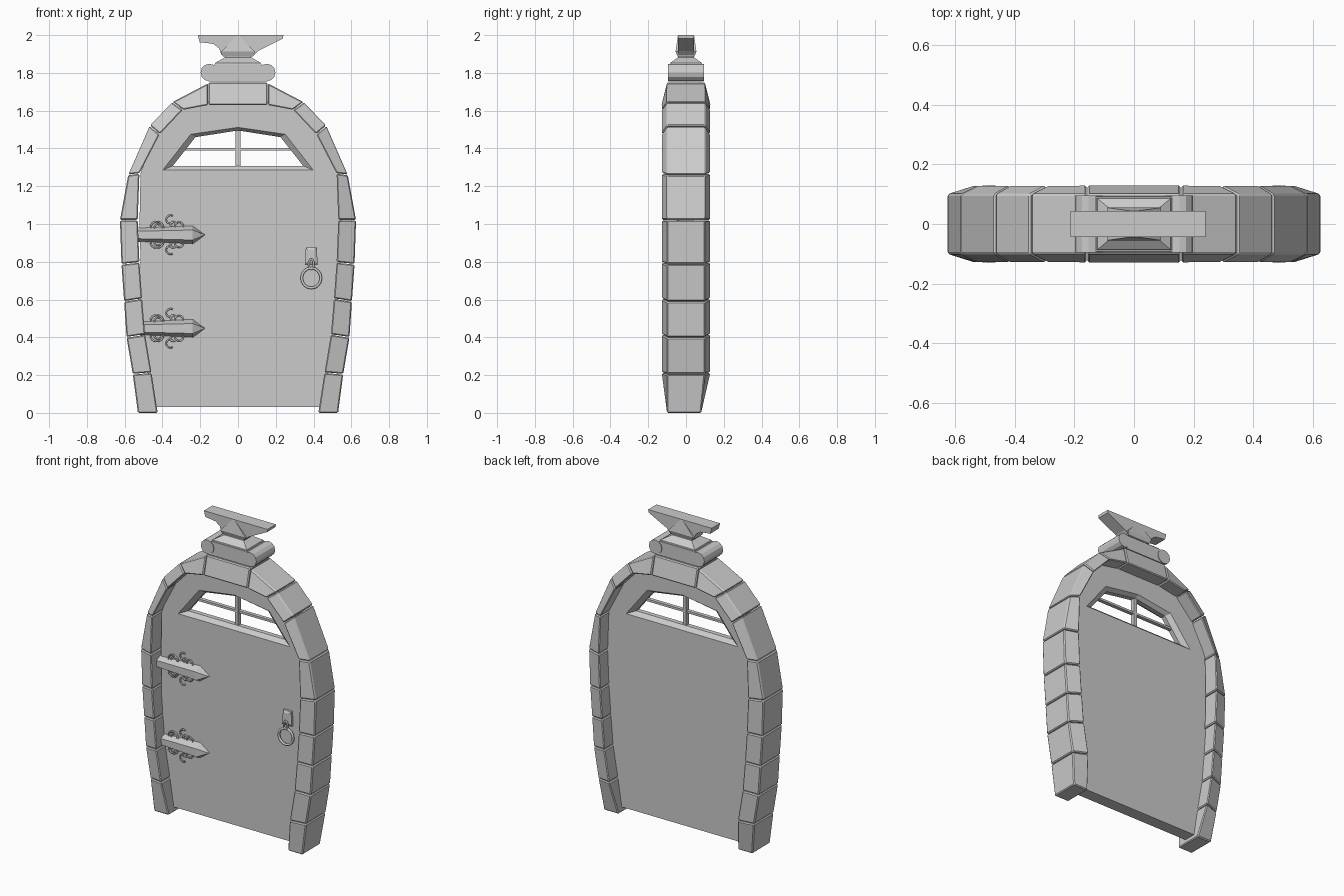
import bpy, bmesh
from math import sin, cos, pi, radians
from mathutils import Vector

if "Cube" in bpy.data.objects:
    bpy.data.objects.remove(bpy.data.objects["Cube"])


def loft(name, rings, bevel=0.0):
    """Closed solid through rings that all have the same number of points."""
    bm = bmesh.new()
    vs = [[bm.verts.new(p) for p in r] for r in rings]
    n = len(rings[0])
    for a, b in zip(vs, vs[1:]):
        for i in range(n):
            j = (i + 1) % n
            bm.faces.new((a[i], a[j], b[j], b[i]))
    bm.faces.new(vs[0])
    bm.faces.new(vs[-1])
    bmesh.ops.recalc_face_normals(bm, faces=bm.faces)
    me = bpy.data.meshes.new(name)
    bm.to_mesh(me)
    bm.free()
    ob = bpy.data.objects.new(name, me)
    bpy.context.collection.objects.link(ob)
    if bevel:
        m = ob.modifiers.new("Bevel", 'BEVEL')
        m.width, m.segments = bevel, 1
    return ob


def prism(name, profile, y0, y1, bevel=0.0):
    """Front-view (x, z) profile extruded along y."""
    return loft(name, [[(x, y, z) for x, z in profile] for y in (y0, y1)], bevel)


def tiers(name, levels):
    """Stacked rectangular tiers: (z, half x, half y)."""
    return loft(name, [[(-a, -b, z), (a, -b, z), (a, b, z), (-a, b, z)] for z, a, b in levels])


def tube(name, pts, r, cyclic=False):
    cu = bpy.data.curves.new(name, 'CURVE')
    cu.dimensions = '3D'
    cu.bevel_depth, cu.bevel_resolution = r, 1
    cu.use_fill_caps = True
    sp = cu.splines.new('POLY')
    sp.points.add(len(pts) - 1)
    for p, c in zip(sp.points, pts):
        p.co = (*c, 1)
    sp.use_cyclic_u = cyclic
    ob = bpy.data.objects.new(name, cu)
    bpy.context.collection.objects.link(ob)
    return ob


# Stone arch: joints from the foot to the keystone
outer = [(.53, 0), (.557, .205), (.59, .40), (.603, .59), (.617, .787), (.625, 1.02),
         (.581, 1.26), (.467, 1.52), (.348, 1.645), (.157, 1.745)]
inner = [(.425, 0), (.458, .213), (.492, .415), (.508, .605), (.522, .797), (.531, 1.02),
         (.522, 1.268), (.415, 1.475), (.292, 1.605), (.157, 1.63)]


def joint(i, shift, s):
    """Cross-section at joint i, nudged towards a neighbouring stone."""
    k = min(max(i + (1 if shift > 0 else -1), 0), len(outer) - 1)
    res = []
    for pts, d in ((outer, .10), (inner, .13)):
        p = Vector(pts[i])
        if 0 < i:
            p += (Vector(pts[k]) - p).normalized() * .002
        f, b = (-.10, .08) if i == 0 else (-d, d)
        res.append((p, f, b))
    (o, of, ob), (n, nf, nb) = res
    return [(s * o.x, of, o.y), (s * n.x, nf, n.y), (s * n.x, nb, n.y), (s * o.x, ob, o.y)]


for s, side in ((1, "right"), (-1, "left")):
    for i in range(len(outer) - 1):
        loft(f"arch_stone_{side}_{i + 1}", [joint(i, 1, s), joint(i + 1, -1, s)], .006)
loft("keystone", [[(x, -.13, 1.63), (x, .13, 1.63), (x, .10, 1.75), (x, -.10, 1.75)]
                  for x in (-.156, .156)], .006)

# Door leaf: tucked behind the stones, with a slim gap on the hinge side
right = [(.445, .03)] + [(x + .02, z) for x, z in inner[1:7]] + [(.43, 1.49), (.30, 1.625), (.15, 1.65)]
gap = {4: .006, 5: .010, 6: .006}
left = [(-(inner[i][0] - gap[i]) if i in gap else -x, z) for i, (x, z) in enumerate(right)]
door = prism("door_leaf", right + left[::-1], -.04, .04)

# Splayed window opening cut through the leaf
wide = [(-.41, 1.28), (.41, 1.28), (.255, 1.478), (0, 1.515), (-.255, 1.478)]
slim = [(-.345, 1.308), (.345, 1.308), (.225, 1.46), (0, 1.495), (-.225, 1.46)]
cutter = loft("window_cutter", [[(x, y, z) for x, z in p] for y, p in
              ((-.045, wide), (-.015, slim), (.015, slim), (.045, wide))])
cutter.hide_render = True
cutter.hide_viewport = True
cutter.display_type = 'WIRE'
cut = door.modifiers.new("Window", 'BOOLEAN')
cut.operation, cut.object, cut.solver = 'DIFFERENCE', cutter, 'EXACT'

# Window bars
prism("window_bar_upright", [(-.012, 1.30), (.012, 1.30), (.012, 1.497), (-.012, 1.497)], -.015, .015)
prism("window_bar_cross", [(-.285, 1.389), (.285, 1.389), (.278, 1.403), (-.278, 1.403)], -.012, .012)


# Hinge straps with scrollwork
def hinge(name, x0, z):
    def section(x, h, d):
        return [(x, -.035, z - h), (x, -d, z - h * .55), (x, -d, z + h * .5), (x, -.035, z + h)]
    loft(name + "_strap", [section(x0, .037, .075), section(-.24, .05, .085)])
    loft(name + "_point", [section(-.242, .052, .088), section(-.176, .002, .05)])
    for v, tag in ((1, "upper"), (-1, "lower")):
        for k, (cx, cz, r, a0, a1) in enumerate(((-.358, .078, .026, 60, 320),
                                                 (-.345, .055, .016, 20, 250),
                                                 (-.435, .035, .042, 0, 180),
                                                 (-.425, .035, .026, -20, 200),
                                                 (-.315, .045, .026, -10, 190))):
            n = 10
            pts = []
            for i in range(n + 1):
                a = radians(a0 + (a1 - a0) * i / n)
                q = r * (1 - .35 * i / n)
                pts.append((cx + q * cos(a), -.046, z + v * (cz + q * sin(a))))
            tube(f"{name}_scroll_{tag}_{k + 1}", pts, .005)


hinge("top_hinge", -.545, .943)
hinge("bottom_hinge", -.515, .448)

# Ring handle on its plate
loft("handle_plate", [[(.388 + a * w, y, z) for a, z in ((-.85, zt), (.85, zt), (1, zb), (-1, zb))]
                      for y, w, zt, zb in ((-.038, .034, .875, .782), (-.055, .034, .875, .782),
                                           (-.062, .022, .862, .796))])
tube("handle_link", [(.388 + .013 * cos(a), -.068, .787 + .027 * sin(a))
                     for a in (2 * pi * i / 10 for i in range(10))], .006, True)
tube("handle_ring", [(.388 + .051 * cos(a), -.066, .714 + .053 * sin(a))
                     for a in (2 * pi * i / 16 for i in range(16))], .008, True)

# Anvil finial: scrolled base, sloped foot, waist and face
prism("finial_base", [(-.155, 1.755), (.155, 1.755), (.15, 1.83), (.12, 1.845),
                      (-.12, 1.845), (-.15, 1.83)], -.092, .092)
for s, side in ((1, "right"), (-1, "left")):
    prism(f"finial_scroll_{side}", [(s * .152 + .046 * cos(a), 1.802 + .046 * sin(a))
          for a in (2 * pi * i / 12 for i in range(12))], -.096, .096)
tiers("anvil_foot", [(1.84, .125, .088), (1.852, .122, .085), (1.882, .07, .042), (1.892, .07, .042)])
tiers("anvil_body", [(1.888, .08, .045), (1.912, .09, .055), (1.998, .006, .043)])
prism("anvil_face", [(-.213, 2.0), (-.203, 1.962), (-.165, 1.958), (-.13, 1.953), (-.10, 1.93),
                     (-.088, 1.895), (.085, 1.895), (.105, 1.915), (.238, 1.982), (.24, 2.0)],
      -.043, .043)
